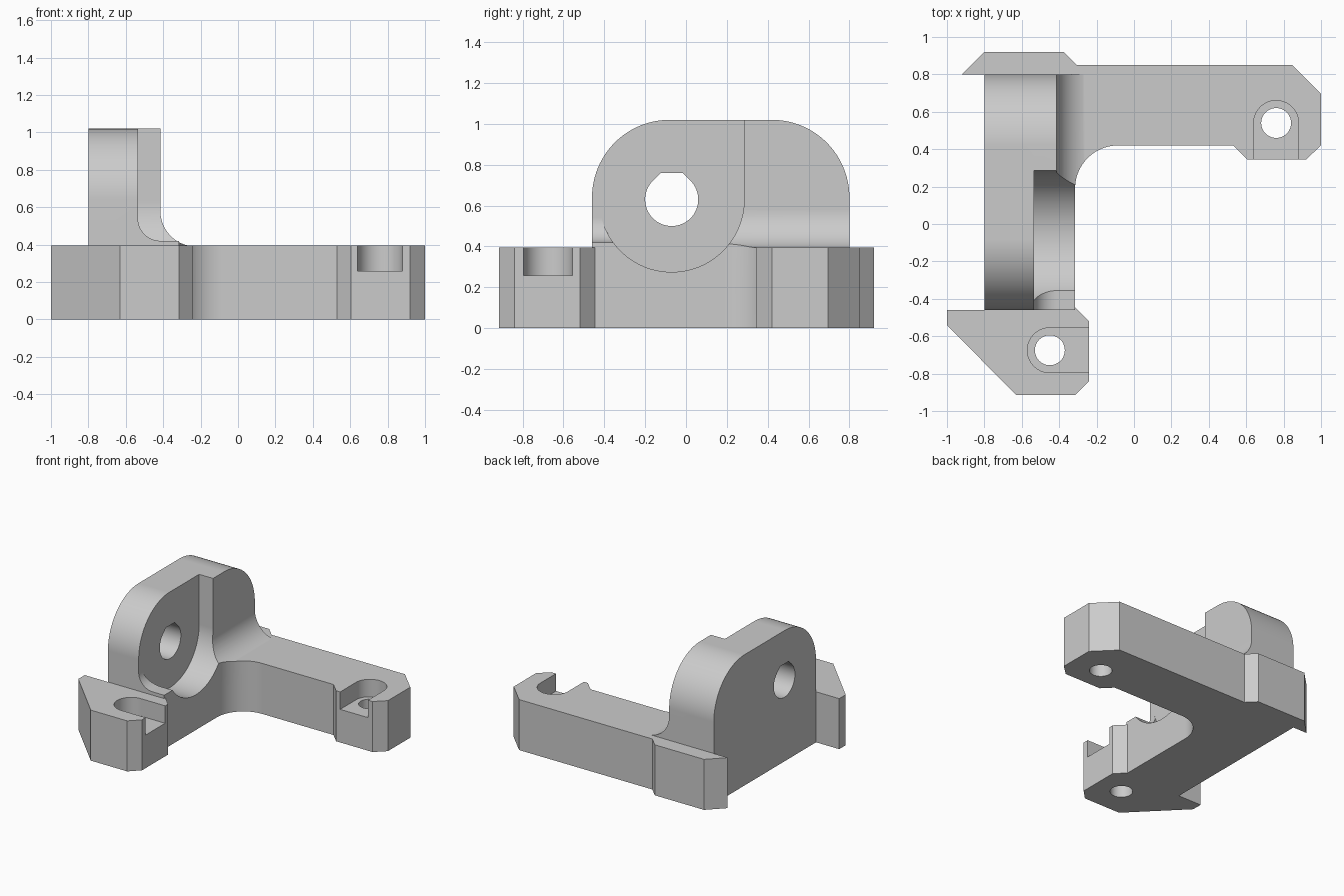
import bpy, bmesh, math

if "Cube" in bpy.data.objects:
    bpy.data.objects.remove(bpy.data.objects["Cube"], do_unlink=True)

gray = bpy.data.materials.new("plain_gray")
gray.use_nodes = True
gray.diffuse_color = (0.6, 0.6, 0.6, 1)
gray.node_tree.nodes["Principled BSDF"].inputs["Base Color"].default_value = (0.6, 0.6, 0.6, 1)


def arc(a, b, r, start, end, n=24):
    """Points on an arc, angles in degrees."""
    angles = [math.radians(start + (end - start) * i / n) for i in range(n + 1)]
    return [(a + r * math.cos(t), b + r * math.sin(t)) for t in angles]


def prism(name, axis, profile, low, high):
    """Extrude a profile along one axis; profile uses the other two in order."""
    def place(p, d):
        return {"x": (d, p[0], p[1]), "y": (p[0], d, p[1]), "z": (p[0], p[1], d)}[axis]
    bm = bmesh.new()
    face = bm.faces.new([bm.verts.new(place(p, low)) for p in profile])
    made = bmesh.ops.extrude_face_region(bm, geom=[face])["geom"]
    shift = place((0, 0), high - low)
    bmesh.ops.translate(bm, vec=shift, verts=[g for g in made if isinstance(g, bmesh.types.BMVert)])
    bmesh.ops.recalc_face_normals(bm, faces=bm.faces)
    mesh = bpy.data.meshes.new(name)
    bm.to_mesh(mesh)
    bm.free()
    mesh.materials.append(gray)
    obj = bpy.data.objects.new(name, mesh)
    bpy.context.collection.objects.link(obj)
    return obj


def combine(target, tool, operation):
    """Apply a boolean and discard the tool."""
    mod = target.modifiers.new("combine", "BOOLEAN")
    mod.operation, mod.solver, mod.object = operation, "EXACT", tool
    bpy.context.view_layer.objects.active = target
    bpy.ops.object.modifier_apply(modifier=mod.name)
    bpy.data.objects.remove(tool, do_unlink=True)


TOP = 0.394      # top of the base
ROOT = 0.2       # depth to which upper parts sink into the base
BACK, POCKET, FRONT = -0.8, -0.535, -0.415   # upright faces along x
AY, AZ = -0.07, 0.63                         # bearing axis

# Angled base with two chamfered feet
outline = [(-1, -0.46), (-1, -0.54), (-0.63, -0.915), (-0.315, -0.915),
           (-0.24, -0.84), (-0.24, -0.52), (-0.315, -0.445)]
outline += arc(-0.085, 0.19, 0.23, 180, 90)
outline += [(0.53, 0.42), (0.605, 0.345), (0.92, 0.345), (1, 0.42), (1, 0.695),
            (0.845, 0.85), (-0.305, 0.85), (-0.375, 0.92), (BACK, 0.92),
            (-0.92, 0.8), (BACK, 0.8), (BACK, -0.46)]
bracket = prism("bracket", "z", outline, 0, TOP)

# Upright plate with rounded shoulders
right_shoulder = arc(0.42, 0.64, 0.38, 0, 90)
left_shoulder = arc(-0.08, 0.64, 0.38, 90, 180)
upright = prism("upright", "x", [(-0.46, ROOT), (0.8, ROOT)] + right_shoulder + left_shoulder,
                BACK, POCKET)

# Thicker half of the upright
thick = prism("thick_half", "x", [(0, ROOT), (0.8, ROOT)] + right_shoulder + [(0, 1.02)],
              POCKET - 0.05, FRONT)

# Curved foot joining the thick half to the base, trimmed to the outline
foot = prism("foot_fillet", "y",
             [(-0.6, 0.58), (-0.6, ROOT), (-0.225, ROOT)] + arc(-0.225, 0.58, 0.19, 270, 180),
             0, 0.8)
combine(foot, prism("trim", "z", outline, 0, 1), "INTERSECT")

# Small ledge beside the pocket
ledge = prism("ledge", "y",
              [(-0.6, 0.54), (-0.6, ROOT), (-0.315, ROOT), (-0.315, 0.42)]
              + arc(-0.415, 0.54, 0.12, 270, 180),
              -0.46, -0.1)

for part in (upright, thick, foot, ledge):
    combine(bracket, part, "UNION")

# Round pocket, open upward
pocket = prism("pocket", "x",
               arc(AY, AZ, 0.355, 180, 360, 64) + [(AY + 0.355, 1.2), (AY - 0.355, 1.2)],
               POCKET, 0)
combine(bracket, pocket, "DIFFERENCE")

# Bearing hole with a flattened peak
half = 0.13 * math.tan(math.pi / 8)
bore = prism("bore", "x",
             arc(AY, AZ, 0.13, 135, 405, 48) + [(AY + half, AZ + 0.13), (AY - half, AZ + 0.13)],
             -1.1, 0)
combine(bracket, bore, "DIFFERENCE")

# Screw holes, each with a recess open to one edge
for x, y, turn in ((-0.45, -0.675, 0), (0.76, 0.54, -90)):
    hole = prism("screw_hole", "z", arc(x, y, 0.08, 0, 360, 48)[:-1], -0.1, 0.6)
    combine(bracket, hole, "DIFFERENCE")
    c, s = math.cos(math.radians(turn)), math.sin(math.radians(turn))
    slot = arc(x, y, 0.12, turn + 90, turn + 270, 32)
    slot += [(x + 0.4 * c + k * s, y + 0.4 * s - k * c) for k in (0.12, -0.12)]
    combine(bracket, prism("recess", "z", slot, 0.258, 0.6), "DIFFERENCE")

# Smooth curves, crisp edges
bpy.ops.object.select_all(action="DESELECT")
bracket.select_set(True)
bpy.context.view_layer.objects.active = bracket
bpy.ops.object.shade_smooth_by_angle(angle=math.radians(18))
weighted = bracket.modifiers.new("even_normals", "WEIGHTED_NORMAL")
weighted.keep_sharp = True
